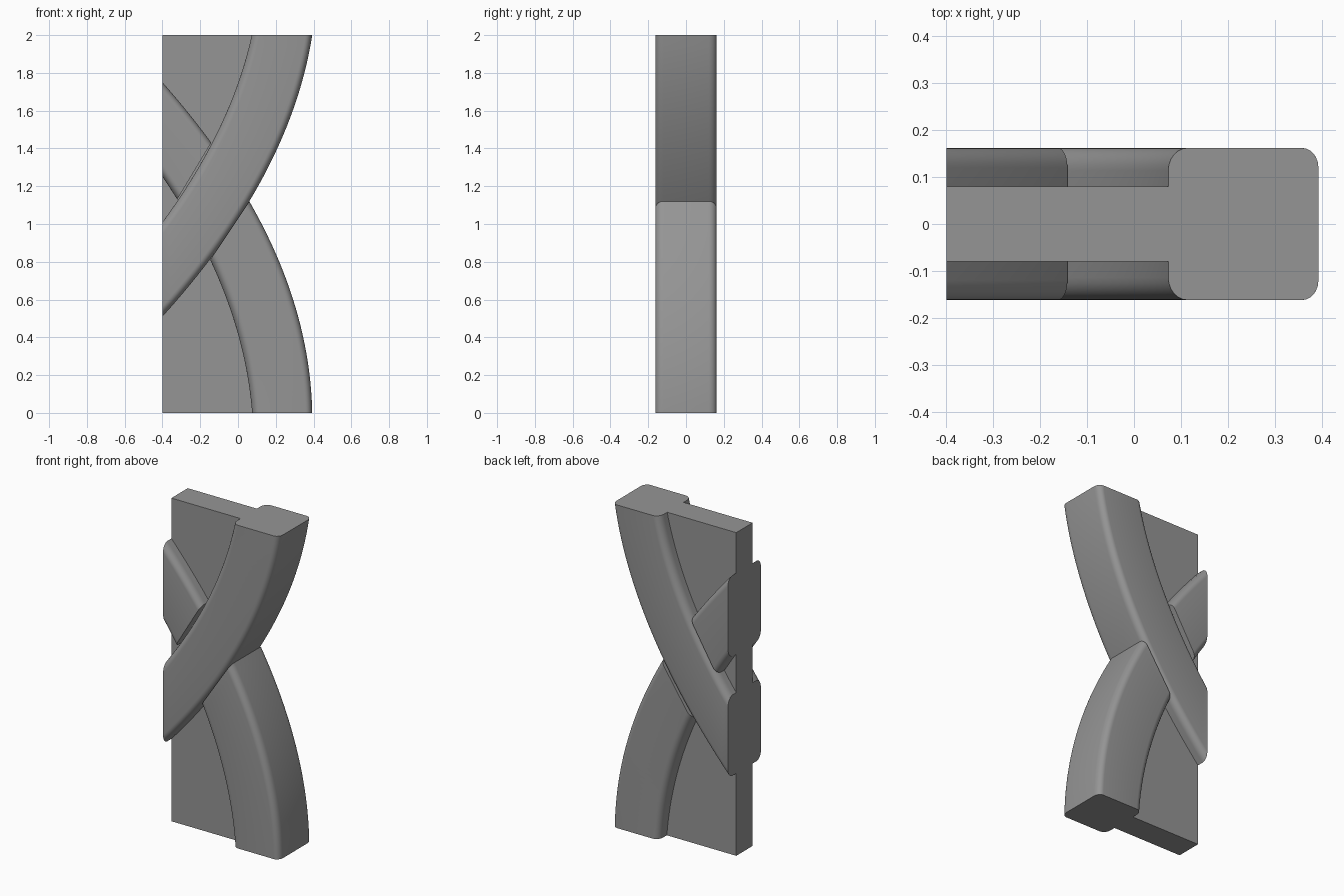
import bpy
import bmesh
from math import cos, sin, pi, radians

cube = bpy.data.objects.get("Cube")
if cube:
    bpy.data.objects.remove(cube)

HALF_DEPTH = 0.162
PLATE_HALF = 0.08
STEPS = 28

grey = bpy.data.materials.new("plain grey")
grey.use_nodes = True
grey.diffuse_color = (0.3, 0.3, 0.3, 1)
grey.node_tree.nodes["Principled BSDF"].inputs["Base Color"].default_value = (0.3, 0.3, 0.3, 1)


def edge_curve(*pts):
    """Smooth edge x(z) through three (x, z) points."""
    def x_at(z):
        total = 0
        for i, (x, zi) in enumerate(pts):
            for j, (_, zj) in enumerate(pts):
                if i != j:
                    x *= (z - zj) / (zi - zj)
            total += x
        return total
    return x_at


def rounded_section():
    """Closed section as (fraction across the strand, y)."""
    corners = [(1, 1, 0.11, 0.042), (0, 1, 0.13, 0.048),
               (0, -1, 0.13, 0.048), (1, -1, 0.11, 0.042)]
    section = []
    for n, (u, s, ru, ry) in enumerate(corners):
        cu = u - ru if u else ru
        cy = s * (HALF_DEPTH - ry)
        for k in range(7):
            a = (n + k / 6) * pi / 2
            section.append((cu + ru * cos(a), cy + ry * sin(a)))
    return section


def finish(name, bm):
    bmesh.ops.recalc_face_normals(bm, faces=bm.faces)
    mesh = bpy.data.meshes.new(name)
    bm.to_mesh(mesh)
    bm.free()
    mesh.materials.append(grey)
    obj = bpy.data.objects.new(name, mesh)
    bpy.context.collection.objects.link(obj)
    bpy.ops.object.select_all(action='DESELECT')
    obj.select_set(True)
    bpy.context.view_layer.objects.active = obj
    bpy.ops.object.shade_smooth_by_angle(angle=radians(30))
    return obj


def strand(name, inner, outer, inner_z, outer_z):
    """Loft the rounded section between two edge curves."""
    bm = bmesh.new()
    section = rounded_section()
    rings = []
    for i in range(STEPS + 1):
        t = i / STEPS
        zi = inner_z[0] + (inner_z[1] - inner_z[0]) * t
        zo = outer_z[0] + (outer_z[1] - outer_z[0]) * t
        xi, xo = inner(zi), outer(zo)
        rings.append([bm.verts.new((xi + (xo - xi) * u, y, zi + (zo - zi) * u))
                      for u, y in section])
    count = len(section)
    for a, b in zip(rings, rings[1:]):
        for k in range(count):
            m = (k + 1) % count
            bm.faces.new((a[k], a[m], b[m], b[k]))
    bm.faces.new(rings[0])
    bm.faces.new(rings[-1])
    return finish(name, bm)


# Edges of the two crossing strands
over_in = edge_curve((-0.4, 1.01), (-0.137, 1.43), (0.073, 2))
over_out = edge_curve((-0.4, 0.51), (0.06, 1.12), (0.393, 2))
under_in = edge_curve((0.075, 0), (-0.147, 0.81), (-0.4, 1.25))
under_out = edge_curve((0.393, 0), (0.06, 1.12), (-0.4, 1.75))

# Continuous strand, and the other one interrupted where it passes beneath
strand("over_strand", over_in, over_out, (1.01, 2), (0.51, 2))
strand("under_strand_lower", under_in, under_out, (0, 0.81), (0, 1.12))
strand("under_strand_upper", under_in, under_out, (1.13, 1.25), (1.43, 1.75))

# Thin backing plate whose free edge hides inside the strands
bm = bmesh.new()
outline = [(-0.4, 0), (0.2, 0), (0.14, 0.4), (0, 0.8), (-0.1, 1.1),
           (0.06, 1.55), (0.2, 2), (-0.4, 2)]
face = bm.faces.new([bm.verts.new((x, -PLATE_HALF, z)) for x, z in outline])
extruded = bmesh.ops.extrude_face_region(bm, geom=[face])["geom"]
bmesh.ops.translate(bm, vec=(0, 2 * PLATE_HALF, 0),
                    verts=[v for v in extruded if isinstance(v, bmesh.types.BMVert)])
finish("backing_plate", bm)
